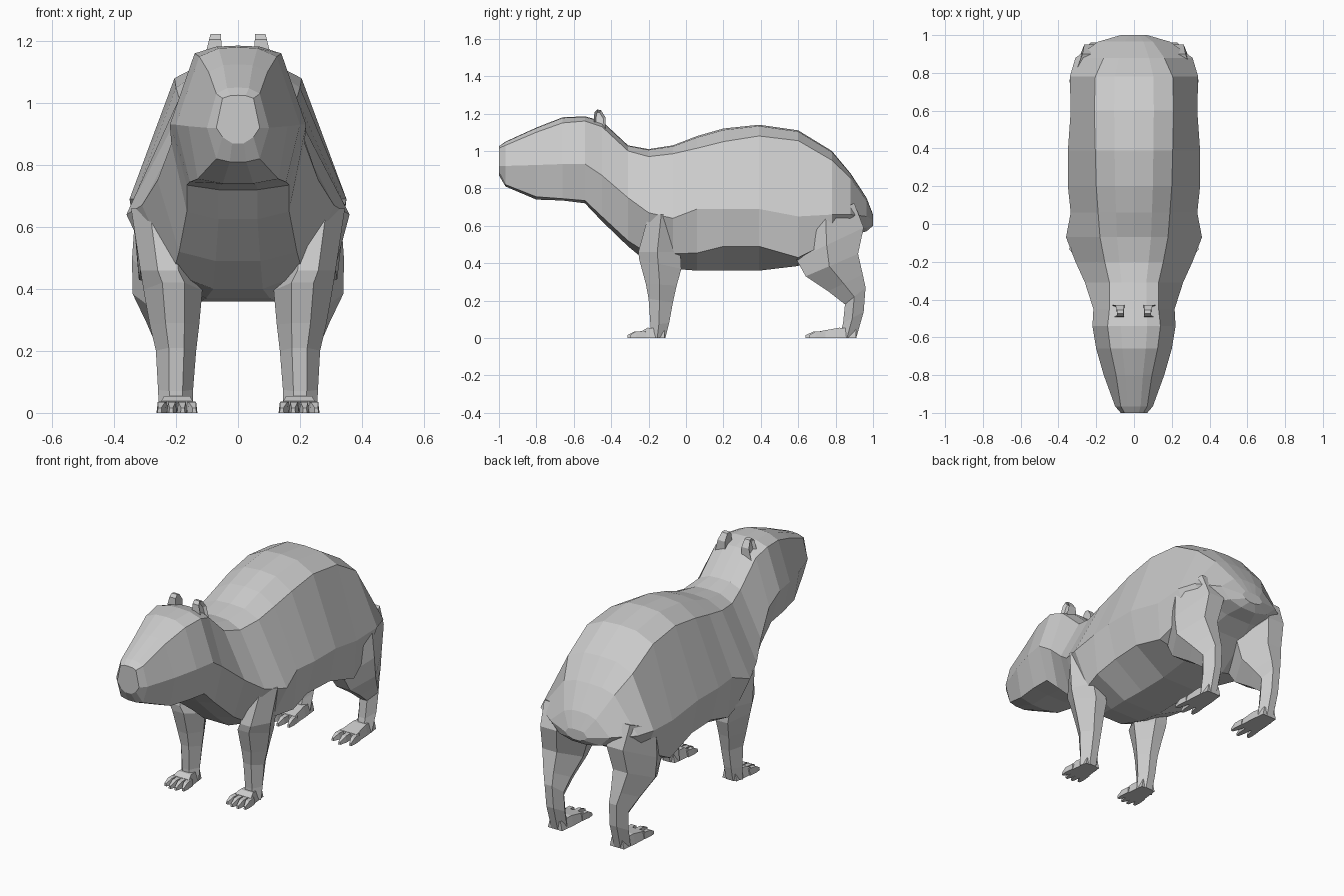
import bpy, bmesh


def loft(bm, rings):
    """Skin a list of equal-length point rings and cap both ends."""
    vs = [[bm.verts.new(p) for p in r] for r in rings]
    n = len(vs[0])
    for a, b in zip(vs, vs[1:]):
        for i in range(n):
            j = (i + 1) % n
            bm.faces.new((a[i], a[j], b[j], b[i]))
    bm.faces.new(vs[0])
    bm.faces.new(vs[-1])


def finish(bm, name, mirror=False):
    bmesh.ops.recalc_face_normals(bm, faces=bm.faces[:])
    me = bpy.data.meshes.new(name)
    bm.to_mesh(me)
    bm.free()
    ob = bpy.data.objects.new(name, me)
    bpy.context.collection.objects.link(ob)
    if mirror:
        ob.modifiers.new("Mirror", 'MIRROR')
    return ob


# Sections: y, top z, back edge x z, flank x z, lower edge x z, underside z
head = [
    (-1.00, 1.025, .05, 1.015, .07, .92, .05, .89, .87),
    (-0.965, 1.05, .07, 1.03, .10, .92, .07, .82, .81),
    (-0.80, 1.125, .095, 1.10, .16, .925, .13, .755, .74),
    (-0.66, 1.18, .125, 1.15, .20, .93, .155, .745, .735),
    (-0.54, 1.185, .14, 1.16, .22, .93, .165, .735, .72),
    (-0.45, 1.16, .13, 1.13, .215, .87, .165, .65, .625),
    (-0.31, 1.03, .13, 1.00, .26, .75, .19, .52, .49),
]
torso = [
    (-0.20, 1.01, .155, .97, .31, .67, .21, .45, .40),
    (-0.07, 1.03, .18, .985, .36, .64, .27, .45, .37),
    (0.06, 1.08, .19, 1.015, .335, .69, .31, .455, .36),
    (0.20, 1.12, .20, 1.05, .35, .69, .30, .49, .36),
    (0.39, 1.14, .205, 1.08, .35, .69, .31, .49, .36),
    (0.60, 1.11, .21, 1.055, .335, .65, .32, .43, .385),
    (0.78, 1.00, .205, .95, .34, .66, .29, .52, .50),
    (0.88, .88, .16, .855, .31, .66, .21, .58, .55),
    (0.965, .75, .10, .73, .19, .65, .13, .59, .57),
    (1.00, .66, .05, .655, .07, .63, .05, .61, .60),
]


def section(y, zt, xa, za, xb, zb, xc, zc, zd):
    half = [(.5 * xa, zt - .12 * (zt - za)), (xa, za), (xb, zb), (xc, zc), (.38 * xc, zd)]
    right = [(x, y, z) for x, z in half]
    left = [(-x, y, z) for x, z in reversed(half)]
    return [(0, y, zt)] + right + [(0, y, zd)] + left


bm = bmesh.new()
loft(bm, [section(*s) for s in head + torso])
finish(bm, "body_and_head")


# Leg rings: front y z, back y z, inner x, outer x
def leg_ring(yf, zf, yb, zb, x0, x1):
    def p(t, u):
        return (x0 + (x1 - x0) * u, yf + (yb - yf) * t, zf + (zb - zf) * t)
    return [p(0, .3), p(0, .68), p(.45, 1), p(1, .7), p(1, .3), p(.5, 0)]


def box_ring(cx, y, w, h, taper=.75):
    return [(cx - w, y, 0), (cx + w, y, 0), (cx + w * taper, y, h), (cx - w * taper, y, h)]


def leg(name, rings, cx, heel, toe, toes):
    bm = bmesh.new()
    loft(bm, [leg_ring(*r) for r in rings])
    # foot
    knuckle = toe + .085
    loft(bm, [box_ring(cx, heel, .045, .05), box_ring(cx, heel - .09, .055, .055),
              box_ring(cx, knuckle, .06, .038, .85)])
    # toes
    for i in range(toes):
        k = i / (toes - 1) * 2 - 1
        end = toe + .02 * abs(k)
        loft(bm, [box_ring(cx + k * .043, knuckle + .02, .018, .037),
                  box_ring(cx + k * .05, (knuckle + end) / 2, .016, .035),
                  box_ring(cx + k * .056, end, .007, .016)])
    finish(bm, name, mirror=True)


leg("front_legs", [
    (-.20, .66, -.05, .66, .16, .345),
    (-.255, .46, -.03, .46, .14, .315),
    (-.25, .42, -.025, .37, .115, .305),
    (-.215, .29, -.05, .28, .125, .285),
    (-.20, .21, -.07, .19, .135, .265),
    (-.19, .07, -.09, .08, .145, .258),
    (-.19, 0, -.11, 0, .145, .255),
], .197, -.115, -.32, 4)

leg("hind_legs", [
    (.62, .62, .90, .72, .14, .33),
    (.59, .42, .95, .59, .08, .342),
    (.64, .33, .92, .45, .11, .34),
    (.76, .25, .945, .34, .135, .295),
    (.85, .18, .96, .27, .145, .265),
    (.84, .08, .95, .14, .145, .258),
    (.82, 0, .91, 0, .15, .25),
], .197, .91, .64, 3)

# Ears: side profile extruded, outer sloping face sunk in
profile = [(-.495, 1.12), (-.49, 1.205), (-.475, 1.222), (-.455, 1.218), (-.43, 1.18), (-.43, 1.10)]
bm = bmesh.new()
loft(bm, [[(.05 + (z - 1.12) * .05, y, z) for y, z in profile],
          [(.112 - (z - 1.13) * .25, y, z) for y, z in profile]])
bmesh.ops.recalc_face_normals(bm, faces=bm.faces[:])
outer = max(bm.faces, key=lambda f: f.calc_center_median().x)
bmesh.ops.inset_region(bm, faces=[outer], thickness=.012, depth=-.015)
finish(bm, "ears", mirror=True)
